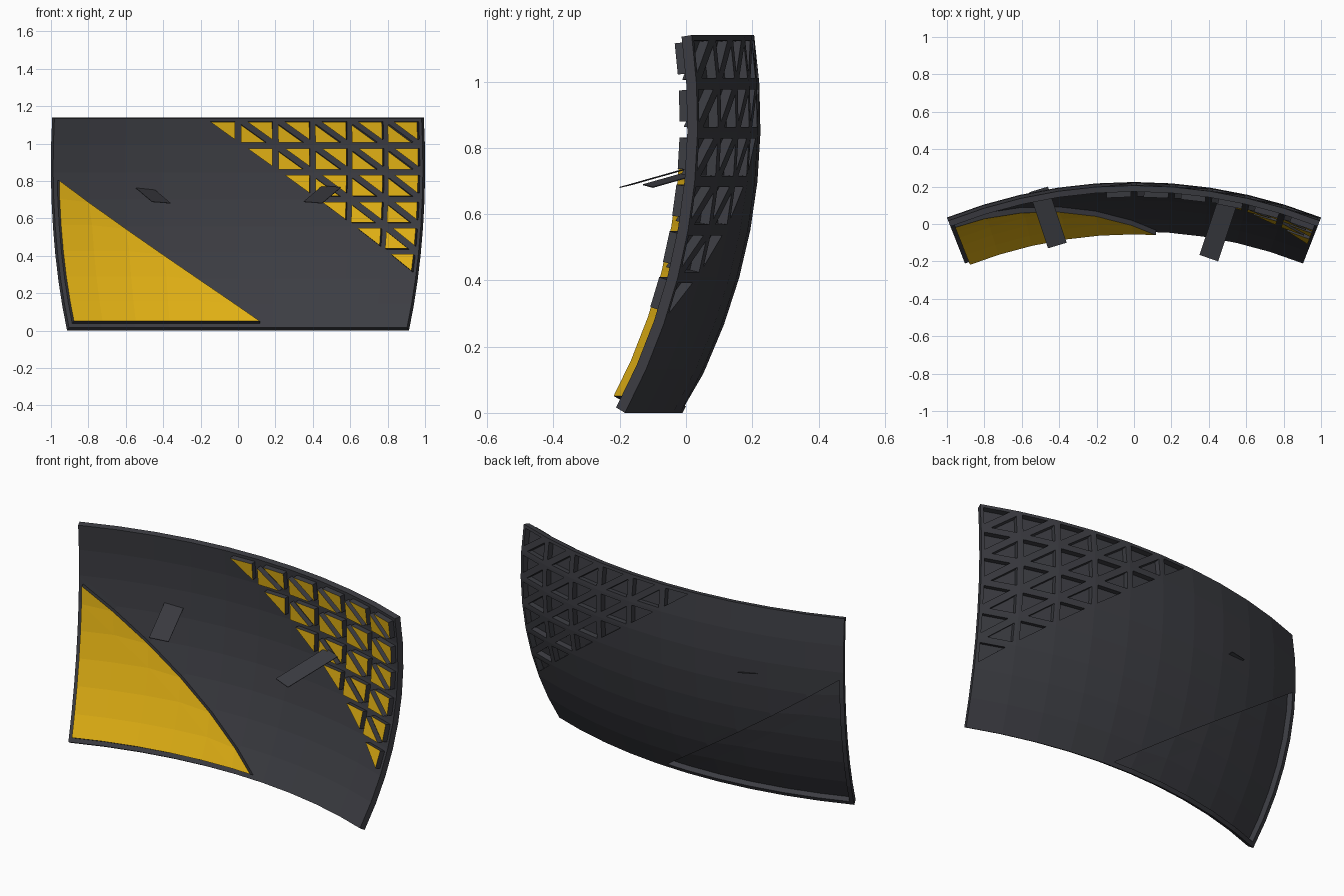
import bpy, bmesh, math
from mathutils import Vector

if "Cube" in bpy.data.objects:
    bpy.data.objects.remove(bpy.data.objects["Cube"])


def material(name, rgb):
    m = bpy.data.materials.new(name)
    m.diffuse_color = (*rgb, 1)
    m.use_nodes = True
    m.node_tree.nodes["Principled BSDF"].inputs["Base Color"].default_value = m.diffuse_color
    return m


DARK = material("dark grey", (0.045, 0.046, 0.055))
YELLOW = material("yellow", (0.76, 0.44, 0.007))

# Curved panel: a doubly curved patch turned about a vertical axis
COLS, ROWS = 10, 8
R_TURN, R_PROFILE = 2.73, 1.76
HALF = math.radians(21.5)
LOW, HIGH = math.radians(-30), math.radians(8.5)
THICK, DEPTH = 0.033, 0.03


def point(i, j, offset):
    a = -HALF + 2 * HALF * i / COLS
    p = LOW + (HIGH - LOW) * j / ROWS
    r = R_TURN - R_PROFILE + (R_PROFILE - offset) * math.cos(p)
    z = 0.88 + (R_PROFILE - offset) * math.sin(p)
    return Vector((r * math.sin(a), 0.225 - R_TURN + r * math.cos(a), z))


def finish(bm, name):
    me = bpy.data.meshes.new(name)
    bm.to_mesh(me)
    bm.free()
    me.materials.append(DARK)
    me.materials.append(YELLOW)
    ob = bpy.data.objects.new(name, me)
    bpy.context.collection.objects.link(ob)
    return ob


def skin(bm, offset, front):
    """One side of the panel; returns its vertices, small triangles and corner region."""
    v = [[bm.verts.new(point(i, j, offset)) for j in range(ROWS + 1)] for i in range(COLS + 1)]
    small, corner = [], []

    def face(*vs):
        return bm.faces.new(vs if front else vs[::-1])

    for i in range(COLS):
        for j in range(ROWS):
            a, b, c, d = v[i][j], v[i + 1][j], v[i + 1][j + 1], v[i][j + 1]
            col, row = i - 5, 7 - j
            if row > col + 1 and i + j > 5:
                face(a, b, c, d)
                continue
            lower, upper = face(a, b, d), face(b, c, d)
            if row <= col:
                small += [lower, upper]
            elif row == col + 1:
                small.append(upper)
            if i + j <= 5:
                corner.append(lower)
            if i + j <= 4:
                corner.append(upper)
    return v, small, corner


bm = bmesh.new()
front, f_small, f_corner = skin(bm, THICK, True)
back, b_small, b_corner = skin(bm, 0, False)

# Rim joining both sides
loop = ([(i, 0) for i in range(COLS)] + [(COLS, j) for j in range(ROWS)]
        + [(i, ROWS) for i in range(COLS, 0, -1)] + [(0, j) for j in range(ROWS, 0, -1)])
for (i, j), (k, l) in zip(loop, loop[1:] + loop[:1]):
    bm.faces.new((front[k][l], front[i][j], back[i][j], back[k][l]))
bm.normal_update()

# Raised plates on the front, matching recesses on the back
for small, corner, depth in ((f_small, f_corner, DEPTH), (b_small, b_corner, -DEPTH)):
    bmesh.ops.inset_individual(bm, faces=small, thickness=0.017, use_even_offset=True)
    bm.normal_update()
    bmesh.ops.inset_individual(bm, faces=small, thickness=0.0, depth=depth)
    bmesh.ops.inset_region(bm, faces=corner, thickness=0.023, use_even_offset=True)
    bm.normal_update()
    bmesh.ops.inset_region(bm, faces=corner, thickness=0.0002, depth=depth,
                           use_even_offset=True)
    bm.normal_update()
for f in bm.faces:
    f.material_index = 0
for f in f_small + f_corner:
    f.material_index = 1
finish(bm, "curved_panel")


# Thin slats standing out of the front
def slat(name, p, q, run):
    bm = bmesh.new()
    p, q, run = Vector(p), Vector(q), Vector(run)
    f = bm.faces.new([bm.verts.new(c) for c in (p, q, q + run, p + run)])
    ext = bmesh.ops.extrude_face_region(bm, geom=[f], use_keep_orig=True)
    for g in ext["geom"]:
        if isinstance(g, bmesh.types.BMVert):
            g.co.z -= 0.003
    bmesh.ops.recalc_face_normals(bm, faces=bm.faces)
    finish(bm, name)


slat("left_slat", (-0.46, -0.13, 0.69), (-0.36, -0.10, 0.682), (-0.10, 0.30, 0.085))
slat("right_slat", (0.35, -0.165, 0.69), (0.45, -0.20, 0.682), (0.10, 0.30, 0.085))
